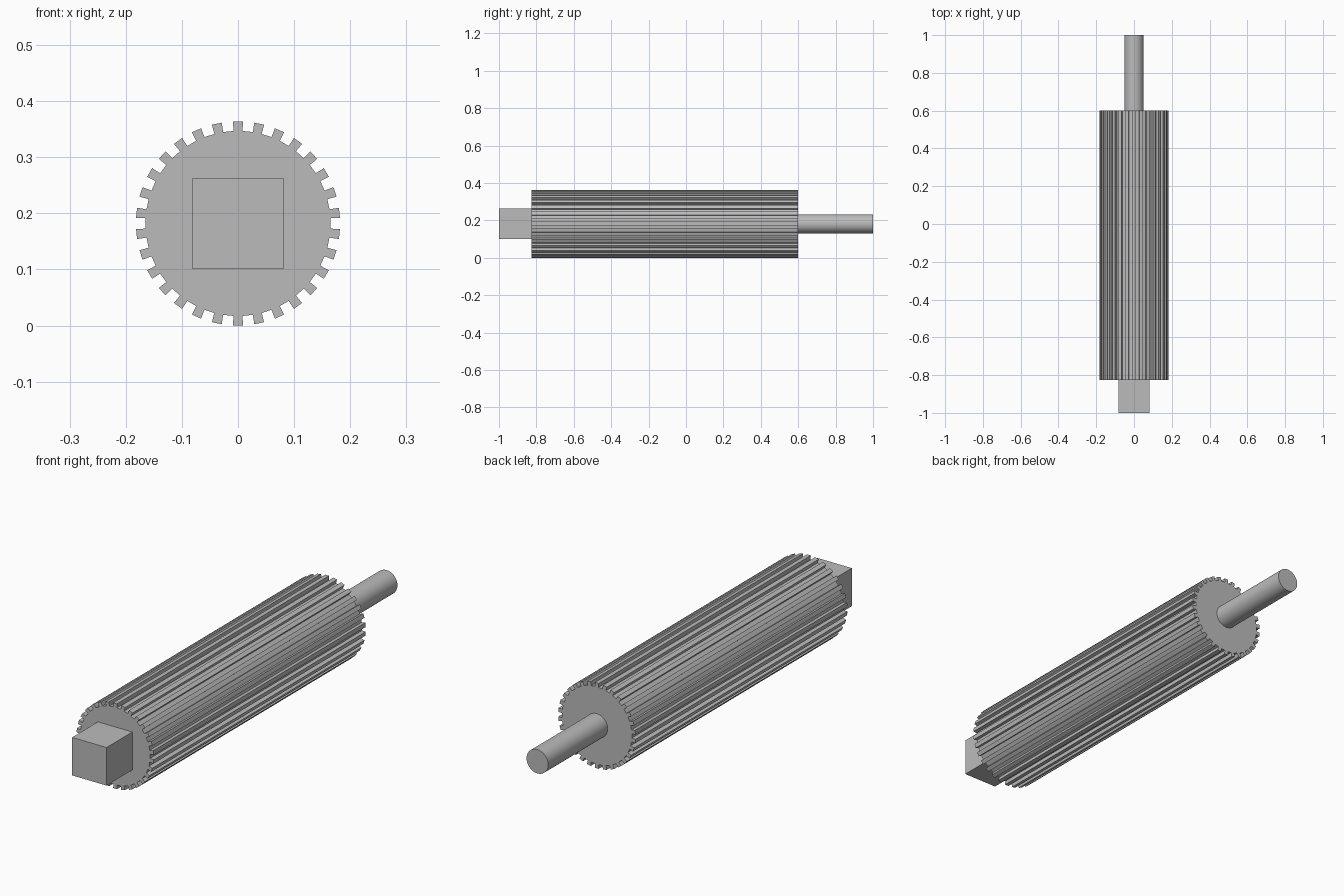
import bpy, bmesh
from math import pi, sin, cos, radians

cube = bpy.data.objects.get("Cube")
if cube:
    bpy.data.objects.remove(cube)

AXIS_Z = 0.182
TEETH = 30
TIP_R, ROOT_R = 0.182, 0.165

metal = bpy.data.materials.new("plain_grey")
metal.use_nodes = True
grey = (0.5, 0.5, 0.5, 1)
metal.diffuse_color = grey
metal.node_tree.nodes["Principled BSDF"].inputs["Base Color"].default_value = grey


def extrude_profile(name, points, y0, y1):
    """Prism along y from (x, z) points measured from the roller axis."""
    mesh = bpy.data.meshes.new(name)
    bm = bmesh.new()
    face = bm.faces.new([bm.verts.new((x, y0, z + AXIS_Z)) for x, z in points])
    ext = bmesh.ops.extrude_face_region(bm, geom=[face])
    moved = [v for v in ext["geom"] if isinstance(v, bmesh.types.BMVert)]
    bmesh.ops.translate(bm, verts=moved, vec=(0, y1 - y0, 0))
    bmesh.ops.recalc_face_normals(bm, faces=bm.faces)
    bm.to_mesh(mesh)
    bm.free()
    mesh.materials.append(metal)
    obj = bpy.data.objects.new(name, mesh)
    bpy.context.collection.objects.link(obj)
    return obj


def polar(r, a):
    return (r * sin(a), r * cos(a))


# Fluted roller: straight-sided teeth around a drum
half = radians(2.8)
flutes = []
for i in range(TEETH):
    a = 2 * pi * i / TEETH
    flutes += [polar(ROOT_R, a - half), polar(TIP_R, a - half),
               polar(TIP_R, a + half), polar(ROOT_R, a + half)]
extrude_profile("fluted_roller", flutes, -0.827, 0.6)

# Square drive end
s = 0.081
extrude_profile("square_drive", [(-s, -s), (s, -s), (s, s), (-s, s)], -1, -0.827)

# Round shaft end
shaft = extrude_profile("round_shaft",
                        [polar(0.051, 2 * pi * i / 48) for i in range(48)], 0.6, 1)
bpy.ops.object.select_all(action="DESELECT")
shaft.select_set(True)
bpy.context.view_layer.objects.active = shaft
bpy.ops.object.shade_smooth_by_angle(angle=radians(30))
